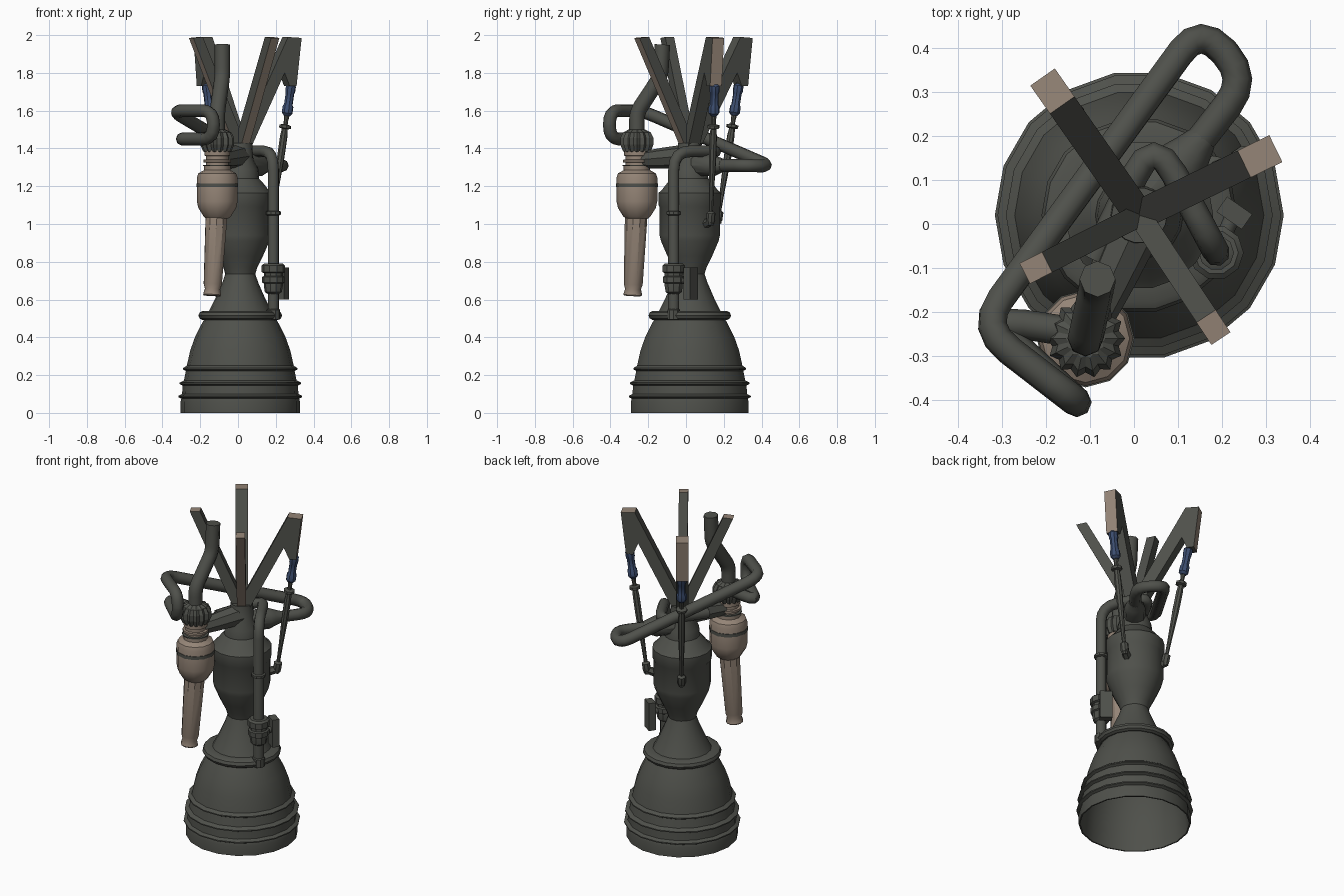
import bpy, bmesh, math
from mathutils import Vector

if "Cube" in bpy.data.objects:
    bpy.data.objects.remove(bpy.data.objects["Cube"])

CX, CY = 0.012, 0.02          # engine axis


def material(name, rgb):
    m = bpy.data.materials.new(name)
    m.diffuse_color = (*rgb, 1)
    m.use_nodes = True
    m.node_tree.nodes["Principled BSDF"].inputs["Base Color"].default_value = m.diffuse_color
    return m


DARK = material("dark_metal", (0.078, 0.081, 0.070))
TAN = material("tan_metal", (0.30, 0.235, 0.185))
BLUE = material("blue_metal", (0.045, 0.075, 0.16))


def finish(name, bm, mats, smooth=35):
    bmesh.ops.recalc_face_normals(bm, faces=bm.faces)
    me = bpy.data.meshes.new(name)
    bm.to_mesh(me)
    bm.free()
    ob = bpy.data.objects.new(name, me)
    bpy.context.collection.objects.link(ob)
    for m in mats:
        me.materials.append(m)
    if smooth:
        bpy.ops.object.select_all(action='DESELECT')
        ob.select_set(True)
        bpy.context.view_layer.objects.active = ob
        bpy.ops.object.shade_smooth_by_angle(angle=math.radians(smooth))
    return ob


def lathe(name, start, end, profile, sides, mat, flute=0, smooth=35):
    """Revolve (radius, distance) pairs about the line start-end."""
    start, end = Vector(start), Vector(end)
    q = (end - start).to_track_quat('Z', 'Y')
    bm = bmesh.new()
    rings = []
    for r, h in profile:
        ring = []
        for i in range(sides):
            a = 2 * math.pi * i / sides
            rr = r * (1 - flute * (i % 2))
            ring.append(bm.verts.new(start + q @ Vector((rr * math.cos(a), rr * math.sin(a), h))))
        rings.append(ring)
    for a, b in zip(rings, rings[1:]):
        for i in range(sides):
            j = (i + 1) % sides
            bm.faces.new((a[i], a[j], b[j], b[i]))
    bm.faces.new(rings[0])
    bm.faces.new(rings[-1])
    return finish(name, bm, [mat], smooth)


def upright(name, x, y, profile, sides, mat, **kw):
    return lathe(name, (x, y, 0), (x, y, 1), profile, sides, mat, **kw)


def pipe(name, points, radius, mat, bend=0.06):
    """Sweep a round pipe along points with rounded corners."""
    p = [Vector(v) for v in points]
    path = [p[0]]
    for a, b, c in zip(p, p[1:], p[2:]):
        d = min(bend, (a - b).length * 0.48, (c - b).length * 0.48)
        s, e = b + (a - b).normalized() * d, b + (c - b).normalized() * d
        for t in (0, 0.25, 0.5, 0.75, 1):
            path.append(s * (1 - t) ** 2 + b * 2 * t * (1 - t) + e * t * t)
    path.append(p[-1])
    cu = bpy.data.curves.new(name, 'CURVE')
    cu.dimensions = '3D'
    cu.bevel_depth, cu.bevel_resolution, cu.use_fill_caps = radius, 2, True
    sp = cu.splines.new('POLY')
    sp.points.add(len(path) - 1)
    for q, v in zip(sp.points, path):
        q.co = (*v, 1)
    cu.materials.append(mat)
    ob = bpy.data.objects.new(name, cu)
    bpy.context.collection.objects.link(ob)
    bpy.ops.object.select_all(action='DESELECT')
    ob.select_set(True)
    bpy.context.view_layer.objects.active = ob
    bpy.ops.object.convert(target='MESH')
    bpy.ops.object.shade_smooth_by_angle(angle=math.radians(50))


def box(name, centre, size, turn, mat):
    bm = bmesh.new()
    bmesh.ops.create_cube(bm, size=1)
    bmesh.ops.scale(bm, vec=size, verts=bm.verts)
    ob = finish(name, bm, [mat], 0)
    ob.location, ob.rotation_euler.z = centre, turn


# Nozzle bell, open at the bottom with an inner wall up to the throat
bell = [(0.06, 0.72), (0.12, 0.58), (0.18, 0.48), (0.23, 0.38), (0.27, 0.27), (0.295, 0.15), (0.308, 0.0),
        (0.316, 0.0), (0.316, 0.06), (0.312, 0.075), (0.328, 0.083), (0.328, 0.09), (0.308, 0.1),
        (0.305, 0.145), (0.322, 0.153), (0.322, 0.16), (0.298, 0.172), (0.288, 0.222), (0.303, 0.23),
        (0.303, 0.237), (0.283, 0.25), (0.265, 0.33), (0.24, 0.4), (0.205, 0.47), (0.165, 0.54),
        (0.13, 0.61), (0.095, 0.69), (0.078, 0.74)]
upright("nozzle_bell", CX, CY, bell, 18, DARK)

# Combustion chamber and injector dome
chamber = [(0.078, 0.73), (0.09, 0.77), (0.12, 0.83), (0.155, 0.91), (0.162, 0.94), (0.162, 1.09), (0.168, 1.10),
           (0.168, 1.165), (0.15, 1.18), (0.115, 1.225), (0.1, 1.24), (0.095, 1.29), (0.068, 1.35),
           (0.063, 1.43)]
upright("combustion_chamber", CX, CY, chamber, 18, DARK)

# Coolant ring around the bell
ring = [(0.17, 0.5), (0.2, 0.492), (0.215, 0.5), (0.222, 0.515), (0.215, 0.532), (0.2, 0.54), (0.15, 0.54)]
upright("coolant_ring", CX, CY, ring, 18, DARK)


# Thrust struts: side outlines in (radius, height), extruded across the width
def strut(name, angle, inner, outer, width, forked):
    a = math.radians(angle)
    u, w = Vector((math.cos(a), math.sin(a), 0)), Vector((-math.sin(a), math.cos(a), 0))
    if forked:
        outline = [(-0.01, 1.44), (0.02, 1.40), (0.055, 1.42), (outer - 0.10, 1.80), (outer - 0.07, 1.73),
                   (outer - 0.03, 1.73), (outer, 1.985), (inner, 1.99)]
    else:
        outline = [(-0.01, 1.44), (0.02, 1.40), (0.05, 1.42), (outer, 1.985), (inner, 1.99)]
    bm = bmesh.new()
    base = Vector((CX, CY, 0))
    sides = [[bm.verts.new(base + u * r + w * s + Vector((0, 0, z))) for r, z in outline]
             for s in (-width / 2, width / 2)]
    n = len(outline)
    bm.faces.new(sides[0])
    bm.faces.new(sides[1])
    for i in range(n):
        j = (i + 1) % n
        bm.faces.new((sides[0][i], sides[0][j], sides[1][j], sides[1][i]))
    bmesh.ops.recalc_face_normals(bm, faces=bm.faces)
    for f in bm.faces:   # tan on the top ends and on outward faces
        high = f.calc_center_median().z > 1.78 or not forked
        f.material_index = int(f.normal.z > 0.9 or (f.normal.dot(u) > 0.5 and high))
    finish(name, bm, [DARK, TAN], 0)


strut("strut_back_right", 26, 0.265, 0.345, 0.068, True)
strut("strut_back_left", 125, 0.305, 0.383, 0.068, True)
strut("strut_front_right", -56.5, 0.275, 0.336, 0.052, False)
strut("strut_front_left", 207, 0.235, 0.292, 0.052, False)

# Gimbal actuators hanging from the forked struts
for side, top, bottom in (("right", (0.285, 0.153, 1.76), (0.175, 0.13, 1.0)),
                          ("left", (-0.168, 0.283, 1.76), (-0.085, 0.165, 1.0))):
    rod = [(0.014, 0), (0.014, 0.2), (0.012, 0.21), (0.012, 0.235), (0.032, 0.24), (0.032, 0.255), (0.016, 0.26),
           (0.02, 0.3), (0.02, 0.42), (0.013, 0.6), (0.011, 0.7), (0.024, 0.71), (0.024, 0.75), (0.015, 0.775)]
    lathe("actuator_rod_" + side, top, bottom, rod, 8, DARK)
    sleeve = [(0.018, 0.02), (0.027, 0.03), (0.027, 0.06), (0.023, 0.07), (0.023, 0.13), (0.029, 0.14),
              (0.029, 0.175), (0.016, 0.19)]
    lathe("actuator_sleeve_" + side, top, bottom, sleeve, 8, BLUE)
    b = Vector(bottom)
    d = Vector((CX - b.x, CY - b.y, 0)).normalized()
    lathe("actuator_mount_" + side, b - d * 0.015 + Vector((0, 0, 0.02)), b + d * 0.05, [(0.02, 0), (0.025, 0.06)], 6, DARK)

# Turbopump: tan housing, dark band, tapered exhaust and fluted inlet
PX, PY = -0.11, -0.26
housing = [(0.06, 1.03), (0.072, 1.04), (0.1, 1.085), (0.108, 1.12), (0.108, 1.245), (0.1, 1.268), (0.07, 1.285),
           (0.07, 1.31), (0.06, 1.312), (0.06, 1.325), (0.073, 1.327), (0.073, 1.34), (0.06, 1.342),
           (0.06, 1.36), (0.068, 1.362), (0.068, 1.39)]
upright("pump_housing", PX, PY, housing, 12, TAN)
upright("pump_band", PX, PY, [(0.1, 1.195), (0.111, 1.195), (0.111, 1.215), (0.1, 1.215)], 12, DARK)
upright("pump_clamp", PX, PY, [(0.05, 1.306), (0.076, 1.306), (0.076, 1.313), (0.05, 1.313)], 12, DARK)
lathe("pump_exhaust", (-0.113, -0.263, 1.06), (-0.137, -0.282, 0.62),
      [(0.06, 0), (0.059, 0.05), (0.05, 0.38), (0.042, 0.405), (0.05, 0.435), (0.046, 0.441)], 10, TAN)
upright("pump_inlet_flutes", PX, PY, [(0.055, 1.375), (0.075, 1.385), (0.09, 1.42), (0.09, 1.455), (0.075, 1.485),
        (0.045, 1.5)], 28, DARK, flute=0.14, smooth=0)

# Feed pipes
pipe("pump_inlet_pipe", [(PX, PY, 1.48), (PX, PY, 1.59), (-0.083, -0.135, 1.78), (-0.083, -0.125, 1.95)],
     0.041, DARK, 0.04)
pipe("long_feed_pipe", [(0.08, 0.1, 1.31), (0.26, 0.33, 1.31), (0.15, 0.45, 1.305), (-0.35, -0.235, 1.6),
     (-0.13, -0.405, 1.6), (-0.13, -0.405, 1.45), (-0.335, -0.215, 1.45), (-0.11, -0.25, 1.45)], 0.034, DARK, 0.085)
lathe("dome_inlet_collar", (0.03, 0.04, 1.31), (0.16, 0.2, 1.31),
      [(0.06, 0), (0.06, 0.13), (0.048, 0.16), (0.034, 0.2)], 10, DARK)
lathe("pump_outlet_horn", (-0.1, -0.23, 1.34), (0.01, 0.01, 1.36), [(0.045, 0), (0.055, 0.12), (0.062, 0.25)], 8, DARK)
pipe("downcomer_pipe", [(-0.09, -0.08, 1.36), (0.045, 0.2, 1.385), (0.187, -0.065, 1.385), (0.187, -0.065, 0.5)],
     0.031, DARK, 0.1)

# Valve and flanges on the downcomer
DX, DY = 0.187, -0.065
upright("downcomer_flange", DX, DY, [(0.03, 1.045), (0.04, 1.05), (0.04, 1.065), (0.03, 1.07)], 10, DARK)
upright("valve_body", DX, DY, [(0.03, 0.63), (0.045, 0.64), (0.05, 0.67), (0.05, 0.685), (0.06, 0.69), (0.06, 0.72),
        (0.05, 0.725), (0.05, 0.74), (0.062, 0.745), (0.062, 0.78), (0.05, 0.79), (0.03, 0.79)], 10, DARK)
upright("downcomer_foot", DX, DY, [(0.036, 0.495), (0.036, 0.545), (0.03, 0.55)], 10, DARK)
box("valve_controller", (0.228, 0.025, 0.685), (0.07, 0.042, 0.17), math.radians(-35), DARK)
pipe("valve_link", [(DX, DY, 0.7), (0.228, 0.025, 0.7)], 0.018, DARK)
